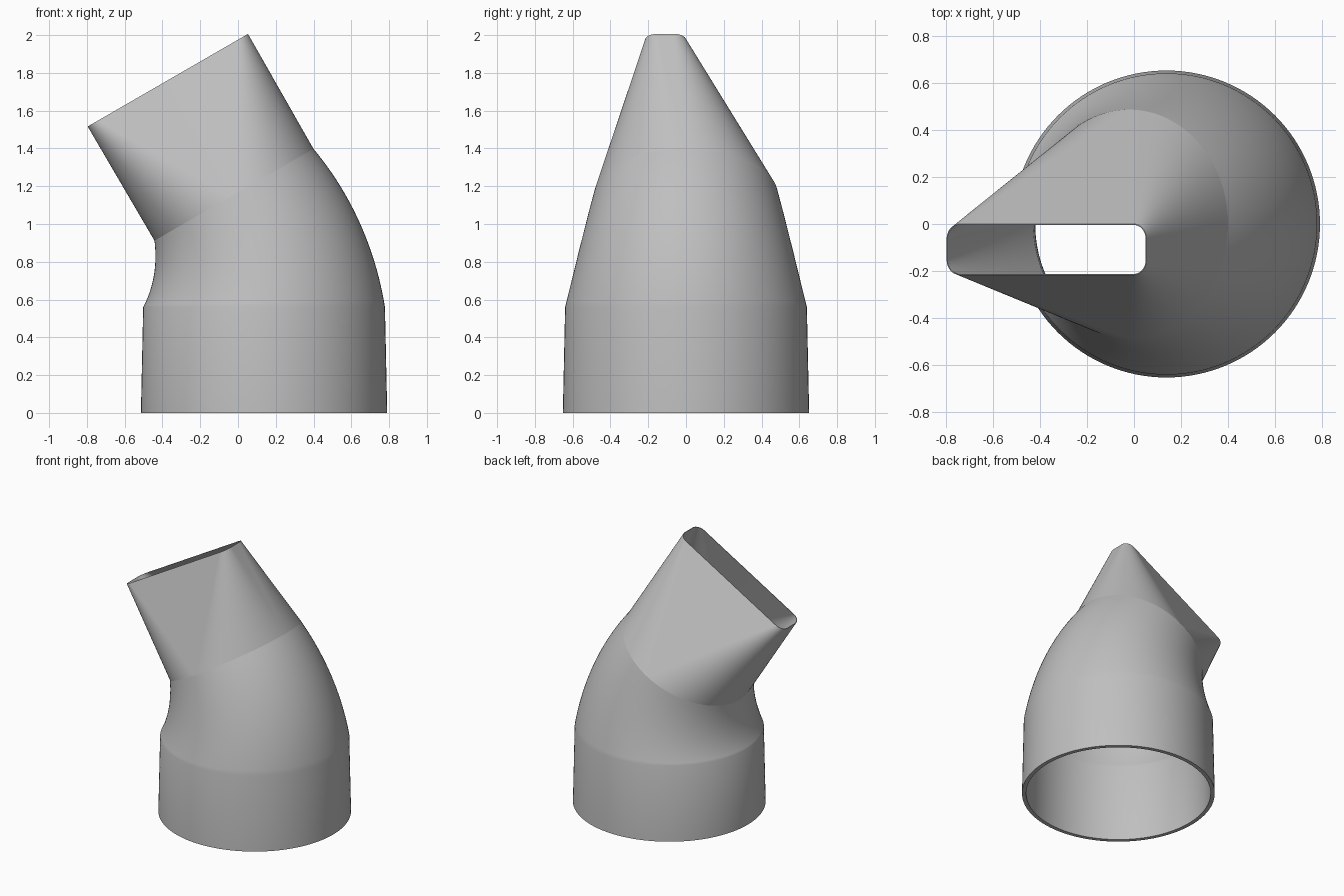
import bpy, bmesh
from math import sin, cos, pi, radians
from mathutils import Vector

cube = bpy.data.objects.get("Cube")
if cube:
    bpy.data.objects.remove(cube, do_unlink=True)

# Plain grey plastic
grey = bpy.data.materials.new("grey_plastic")
grey.use_nodes = True
colour = (0.52, 0.52, 0.52, 1)
grey.diffuse_color = colour
grey.node_tree.nodes["Principled BSDF"].inputs["Base Color"].default_value = colour

QUARTER = 32                     # segments per quarter turn
BEND = radians(30)
BEND_RADIUS = 1.19
BASE_X, BASE_TOP = 0.138, 0.56
BASE_R, COLLAR_R, NECK_R = 0.652, 0.64, 0.486
SLOT_LENGTH, SLOT_Y = 0.70, -0.108
SLOT_HALF_X, SLOT_HALF_Y, SLOT_CORNER = 0.49, 0.108, 0.063
BEND_STEPS = 24


def section(centre, tilt, half_x, half_y, corner):
    """Rounded rectangle across the tilted axis; a circle when all sizes match."""
    across = Vector((cos(tilt), 0, sin(tilt)))
    points = []
    for q, (sx, sy) in enumerate(((1, 1), (-1, 1), (-1, -1), (1, -1))):
        for i in range(QUARTER + 1):
            a = (q + i / QUARTER) * pi / 2
            u = sx * (half_x - corner) + corner * cos(a)
            v = sy * (half_y - corner) + corner * sin(a)
            points.append(centre + across * u + Vector((0, v, 0)))
    return points


def duct_sections(base_wall, neck_wall, slot_wall):
    """Sections from the foot, round the bend and up to the slot."""
    r = BASE_R - base_wall
    rings = [section(Vector((BASE_X, 0, 0)), 0, r, r, r)]
    for i in range(BEND_STEPS + 1):
        t = i / BEND_STEPS
        a = BEND * t
        centre = Vector((BASE_X - BEND_RADIUS * (1 - cos(a)), 0,
                         BASE_TOP + BEND_RADIUS * sin(a)))
        r = (COLLAR_R - base_wall) * (1 - t) + (NECK_R - neck_wall) * t
        rings.append(section(centre, a, r, r, r))
    mouth = centre + Vector((-sin(BEND), 0, cos(BEND))) * SLOT_LENGTH
    mouth.y = SLOT_Y
    rings.append(section(mouth, BEND, SLOT_HALF_X - slot_wall,
                         SLOT_HALF_Y - slot_wall, SLOT_CORNER - slot_wall))
    return rings


# Outer skin upward, then inner skin downward, closed by the two rims
outer = duct_sections(0, 0, 0)
inner = duct_sections(0.028, 0.016, 0.004)
loops = outer + inner[::-1]
last = len(outer) - 1
sharp = {0, last - 1, last, last + 1, last + 2, len(loops) - 1}

bm = bmesh.new()
rings = [[bm.verts.new(p) for p in loop] for loop in loops]
count = len(rings[0])
for k, low in enumerate(rings):
    high = rings[(k + 1) % len(rings)]
    for i in range(count):
        j = (i + 1) % count
        bm.faces.new((low[i], low[j], high[j], high[i])).smooth = True
# Crisp edges at the rims and where the bend meets the flattened nozzle
for k in sharp:
    for i in range(count):
        edge = bm.edges.get((rings[k][i], rings[k][(i + 1) % count]))
        edge.smooth = False
bmesh.ops.remove_doubles(bm, verts=bm.verts[:], dist=0.00001)
bmesh.ops.recalc_face_normals(bm, faces=bm.faces[:])

mesh = bpy.data.meshes.new("bent_duct_nozzle")
bm.to_mesh(mesh)
bm.free()
mesh.materials.append(grey)
duct = bpy.data.objects.new("bent_duct_nozzle", mesh)
bpy.context.collection.objects.link(duct)
